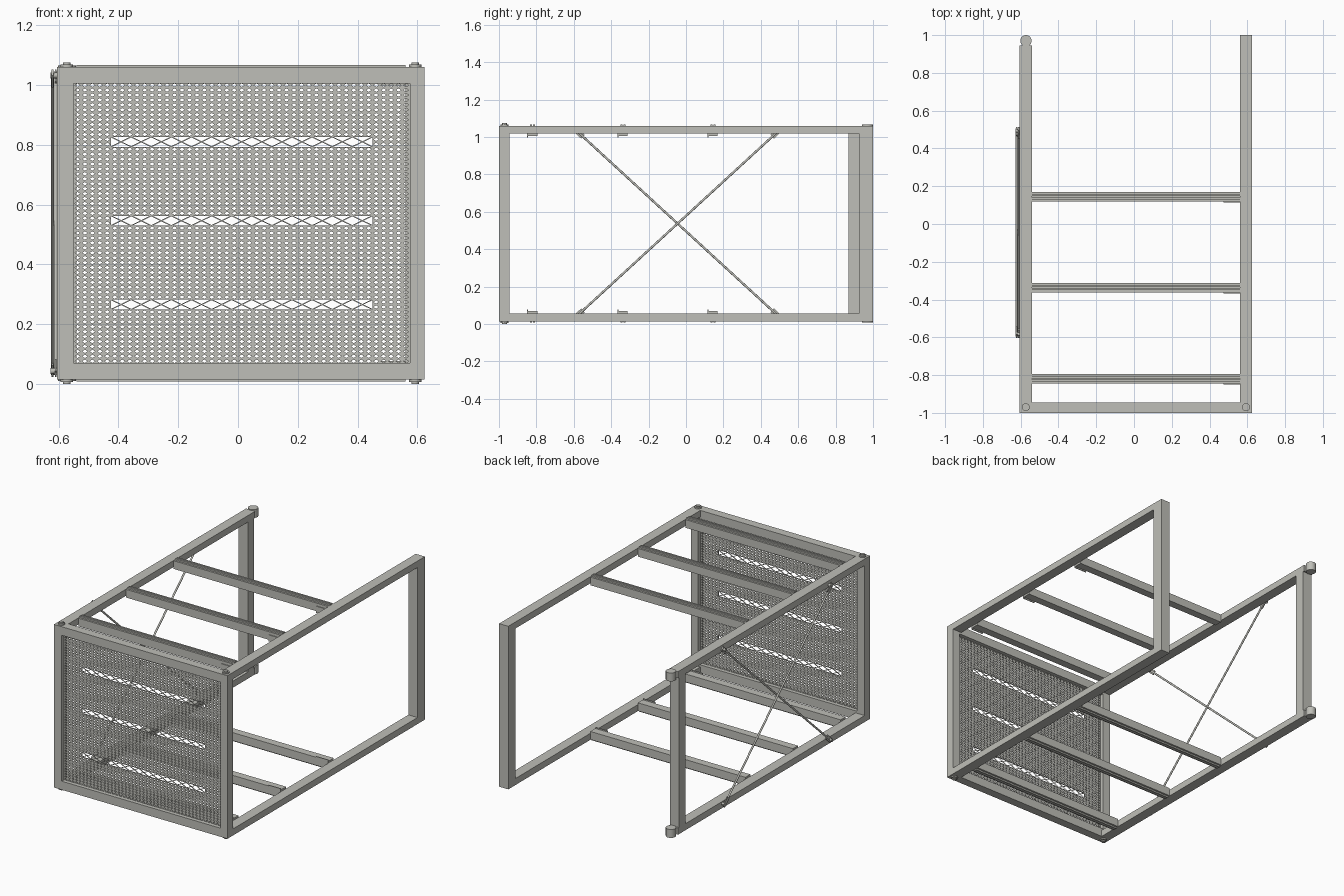
import bpy, bmesh, math
from mathutils import Vector

if "Cube" in bpy.data.objects:
    bpy.data.objects.remove(bpy.data.objects["Cube"])

MID = 0.5375  # mirror height between lower and upper halves
steel = bpy.data.materials.new("light_grey_steel")
steel.diffuse_color = (0.52, 0.52, 0.48, 1)
steel.use_nodes = True
steel.node_tree.nodes["Principled BSDF"].inputs["Base Color"].default_value = steel.diffuse_color


def finish(name, bm):
    bmesh.ops.recalc_face_normals(bm, faces=bm.faces)
    me = bpy.data.meshes.new(name)
    bm.to_mesh(me)
    bm.free()
    me.materials.append(steel)
    ob = bpy.data.objects.new(name, me)
    bpy.context.collection.objects.link(ob)
    return ob


def extrude_poly(name, pts, vec):
    """Closed prism from a polygon and an extrusion vector."""
    bm = bmesh.new()
    face = bm.faces.new([bm.verts.new(p) for p in pts])
    ext = bmesh.ops.extrude_face_region(bm, geom=[face], use_keep_orig=True)
    moved = [g for g in ext["geom"] if isinstance(g, bmesh.types.BMVert)]
    bmesh.ops.translate(bm, verts=moved, vec=vec)
    return finish(name, bm)


def box(name, x0, x1, y0, y1, z0, z1):
    pts = [(x0, y0, z0), (x1, y0, z0), (x1, y1, z0), (x0, y1, z0)]
    return extrude_poly(name, pts, (0, 0, z1 - z0))


def rod(name, a, b, r, sides=16):
    a, b = Vector(a), Vector(b)
    bm = bmesh.new()
    bmesh.ops.create_cone(bm, cap_ends=True, segments=sides, radius1=r,
                          radius2=r, depth=(b - a).length)
    bm.transform((b - a).to_track_quat('Z', 'Y').to_matrix().to_4x4())
    bmesh.ops.translate(bm, verts=bm.verts, vec=(a + b) / 2)
    for f in bm.faces:
        f.smooth = len(f.verts) == 4
    for e in bm.edges:
        e.smooth = all(f.smooth for f in e.link_faces)
    return finish(name, bm)


def zf(z, top):
    """Height measured for the upper half, flipped for the lower half."""
    return z if top else 2 * MID - z


def zbox(name, x0, x1, y0, y1, z0, z1, top):
    a, b = sorted((zf(z0, top), zf(z1, top)))
    return box(name, x0, x1, y0, y1, a, b)


for top in (True, False):
    tag = "upper" if top else "lower"
    # side rails and front beam
    zbox(f"{tag}_left_rail", -0.605, -0.54, -0.945, 0.945, 1.018, 1.06, top)
    zbox(f"{tag}_right_rail", 0.56, 0.625, -0.945, 1.0, 1.018, 1.06, top)
    zbox(f"{tag}_front_beam", -0.605, 0.625, -1.0, -0.945, 1.005, 1.06, top)
    # corner pivots on the front posts
    for side, x in (("left", -0.573), ("right", 0.593)):
        rod(f"{tag}_{side}_pivot_washer", (x, -0.97, zf(1.055, top)),
            (x, -0.97, zf(1.068, top)), 0.021)
        rod(f"{tag}_{side}_pivot_head", (x, -0.97, zf(1.065, top)),
            (x, -0.97, zf(1.075, top)), 0.014, 6)
    # hinge knuckle at the free end of the left rail
    rod(f"{tag}_hinge_knuckle", (-0.572, 0.97, zf(1.012, top)),
        (-0.572, 0.97, zf(1.066, top)), 0.03, 24)
    # cross bars: ribbed box profile with a narrow groove along the rib
    for i, y in enumerate((-0.82, -0.337, 0.144)):
        prof = [(-0.025, 1.006), (0.025, 1.006), (0.025, 1.058),
                (0.013, 1.058), (0.013, 1.067), (0.003, 1.067),
                (0.003, 1.05), (-0.003, 1.05), (-0.003, 1.067),
                (-0.013, 1.067), (-0.013, 1.058), (-0.025, 1.058)]
        extrude_poly(f"{tag}_cross_bar_{i + 1}",
                     [(-0.54, y + p, zf(z, top)) for p, z in prof], (1.1, 0, 0))
        zbox(f"{tag}_bar_clip_{i + 1}", 0.475, 0.56, y - 0.03, y - 0.025,
             0.998, 1.04, top)

# upright posts
box("front_left_post", -0.605, -0.55, -1.0, -0.945, 0.07, 1.005)
box("front_right_post", 0.575, 0.625, -1.0, -0.945, 0.07, 1.005)
box("back_left_post", -0.605, -0.54, 0.87, 0.935, 0.057, 1.018)
box("back_right_post", 0.56, 0.625, 0.925, 1.0, 0.057, 1.018)

# crossed tie rods on the left side, with flattened ends and bolts
for name, x, s in (("outer", -0.621, 1), ("inner", -0.610, -1)):
    a = Vector((x, -0.595, MID + s * 0.505))
    b = Vector((x, 0.505, MID - s * 0.505))
    rod(f"{name}_tie_rod", a, b, 0.006, 10)
    d = (b - a).normalized()
    n = Vector((0, -d.z, d.y)) * 0.014
    for end, p, q in (("front", a, a + d * 0.06), ("back", b, b - d * 0.06)):
        corners = [p + n, p - n, q - n, q + n]
        extrude_poly(f"{name}_tie_{end}_tab",
                     [c - Vector((0.003, 0, 0)) for c in corners], (0.006, 0, 0))
        c = p.lerp(q, 0.25)
        rod(f"{name}_tie_{end}_bolt", (-0.628, c.y, c.z), (-0.6, c.y, c.z), 0.01, 6)

# perforated front panel with three long slots
COLS, ROWS, X0, Z0, DX, DZ = 45, 57, -0.55, 0.0675, 0.025, 0.0165
SLOT_ROWS = (11, 28, 44)
bm = bmesh.new()
grid = [[bm.verts.new((X0 + i * DX, -0.972, Z0 + j * DZ))
         for i in range(COLS + 1)] for j in range(ROWS + 1)]
for j in range(ROWS):
    for i in range(COLS):
        if 5 <= i < 40 and any(r <= j < r + 2 for r in SLOT_ROWS):
            continue
        c = [grid[j][i], grid[j][i + 1], grid[j + 1][i + 1], grid[j + 1][i]]
        mid = (c[0].co + c[2].co) / 2
        d = [bm.verts.new(mid.lerp((c[k].co + c[(k + 1) % 4].co) / 2, 0.7))
             for k in range(4)]
        for k in range(4):
            bm.faces.new((c[k], c[(k + 1) % 4], d[k]))
            bm.faces.new((c[(k + 1) % 4], d[(k + 1) % 4], d[k]))
loose = [v for v in bm.verts if not v.link_faces]
bmesh.ops.delete(bm, geom=loose, context='VERTS')
panel = finish("front_mesh_panel", bm)
mod = panel.modifiers.new("thickness", 'SOLIDIFY')
mod.thickness = 0.006
mod.offset = 0

# crossed wire strands inside the slots
for n, r in enumerate(SLOT_ROWS):
    bm = bmesh.new()
    z0, z1 = Z0 + r * DZ, Z0 + (r + 2) * DZ
    step, w = 0.875 / 13, 0.002
    for k in range(13):
        xa = X0 + 5 * DX + k * step
        for za, zb in ((z0, z1), (z1, z0)):
            for y in (-0.974, -0.970):
                bm.faces.new([bm.verts.new(p) for p in (
                    (xa, y, za - w), (xa + step, y, zb - w),
                    (xa + step, y, zb + w), (xa, y, za + w))])
    finish(f"slot_wires_{n + 1}", bm)
